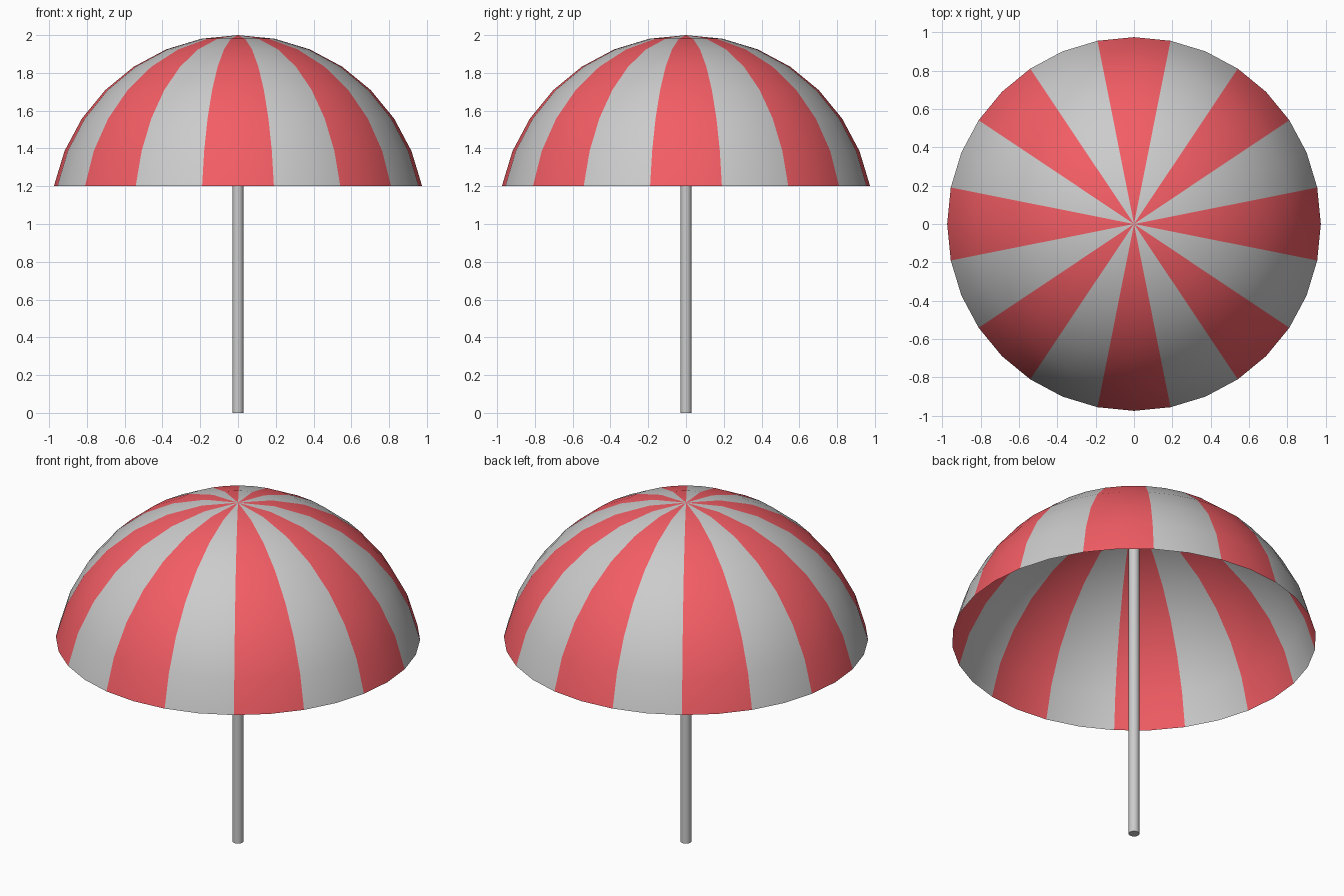
import bpy, bmesh, math
from mathutils import Matrix

if "Cube" in bpy.data.objects:
    bpy.data.objects.remove(bpy.data.objects["Cube"])

RADIUS, CENTRE_Z = 0.994, 1.006


def make_object(name, bm, materials=()):
    mesh = bpy.data.meshes.new(name)
    bm.to_mesh(mesh)
    bm.free()
    for m in materials:
        mesh.materials.append(m)
    obj = bpy.data.objects.new(name, mesh)
    bpy.context.collection.objects.link(obj)
    bpy.ops.object.select_all(action='DESELECT')
    obj.select_set(True)
    bpy.context.view_layer.objects.active = obj
    bpy.ops.object.shade_smooth_by_angle(angle=math.radians(35))
    return obj


def make_material(name, color):
    mat = bpy.data.materials.new(name)
    mat.diffuse_color = color
    mat.use_nodes = True
    mat.node_tree.nodes["Principled BSDF"].inputs["Base Color"].default_value = mat.diffuse_color
    return mat


red = make_material("red_fabric", (0.9, 0.11, 0.13, 1))
grey = make_material("grey_fabric", (0.8, 0.8, 0.8, 1))

# Canopy: open cap of a sphere, stripes two segments wide
bm = bmesh.new()
bmesh.ops.create_uvsphere(bm, u_segments=32, v_segments=16, radius=RADIUS)
bmesh.ops.delete(bm, geom=[v for v in bm.verts if v.co.z < 0.1], context='VERTS')
for f in bm.faces:
    c = f.calc_center_median()
    f.material_index = round(math.atan2(c.y, c.x) / (math.pi / 8)) % 2
bmesh.ops.translate(bm, verts=bm.verts, vec=(0, 0, CENTRE_Z))
make_object("canopy", bm, (red, grey))

# Pole: from the ground to just under the canopy's top
POLE_TOP = 1.99
bm = bmesh.new()
bmesh.ops.create_cone(bm, cap_ends=True, segments=16, radius1=0.029, radius2=0.029,
                      depth=POLE_TOP, matrix=Matrix.Translation((0, 0, POLE_TOP / 2)))
make_object("pole", bm)
